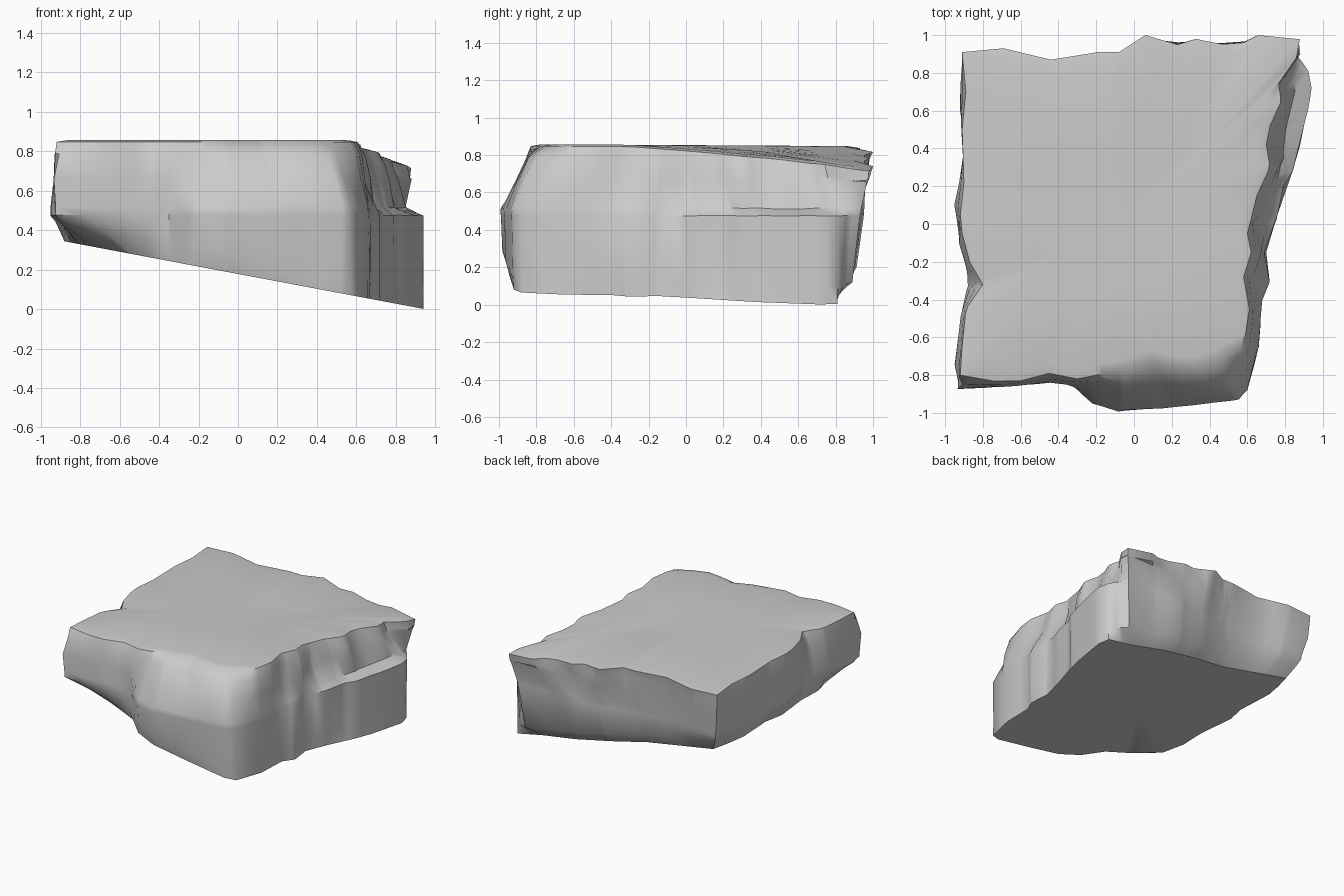
import bpy, bmesh, math, random
from mathutils import Vector, geometry

if "Cube" in bpy.data.objects:
    bpy.data.objects.remove(bpy.data.objects["Cube"])

random.seed(4)
CX, CY = -0.05, 0.0

# Horizontal outlines of the slab, counter-clockwise from the front left corner
TOP = [(-.92,-.80), (-.75,-.83), (-.60,-.83), (-.45,-.79), (-.30,-.82), (-.05,-.77), (.10,-.71),
       (.15,-.74), (.33,-.76), (.45,-.72), (.58,-.65), (.61,-.45), (.58,-.28), (.62,-.15),
       (.60,-.05), (.65,.15), (.72,.30), (.70,.42), (.72,.52), (.78,.65), (.76,.77), (.86,.88),
       (.88,.99), (.65,1.0), (.58,.96), (.45,.95), (.33,.98), (.23,.95), (.06,1.0), (-.08,.91),
       (-.19,.91), (-.44,.87), (-.69,.93), (-.91,.91), (-.89,.70), (-.91,.50), (-.90,.20),
       (-.92,.05), (-.91,-.05), (-.87,-.20), (-.80,-.32), (-.89,-.45), (-.91,-.65)]
UPPER = [(-.93,-.87), (-.70,-.86), (-.45,-.84), (-.30,-.85), (-.18,-.86), (-.05,-.91), (.15,-.88),
         (.30,-.91), (.52,-.87), (.62,-.72), (.64,-.50), (.63,-.30), (.67,-.15), (.64,0),
         (.71,.18), (.77,.30), (.74,.45), (.81,.65), (.79,.78), (.88,.90), (.87,.97), (.62,.97),
         (.33,.95), (.10,.97), (-.10,.90), (-.44,.85), (-.69,.91), (-.91,.90), (-.92,.72),
         (-.91,.30), (-.94,.10), (-.92,-.10), (-.86,-.32), (-.92,-.50)]
LEDGE = [(-.92,-.89), (-.75,-.86), (-.55,-.85), (-.35,-.83), (-.22,-.95), (-.08,-.99), (.20,-.97),
         (.55,-.93), (.60,-.88), (.66,-.65), (.68,-.40), (.72,-.30), (.69,-.15), (.76,.05),
         (.79,.20), (.84,.28), (.87,.40), (.92,.60), (.94,.72), (.92,.82), (.83,.93), (.60,.92),
         (.35,.95), (.10,.92), (-.12,.86), (-.44,.83), (-.69,.88), (-.88,.86), (-.92,.60),
         (-.89,.35), (-.95,.10), (-.92,-.10), (-.86,-.25), (-.91,-.45), (-.95,-.75)]
INNER = [(.66,-.65), (.67,-.40), (.70,-.30), (.68,-.15), (.70,.02), (.75,.22), (.79,.35),
         (.80,.48), (.85,.70), (.85,.82), (.84,.94)]
BASE = [(-.80,-.62), (-.60,-.72), (-.38,-.78), (-.25,-.90), (-.08,-.95), (.20,-.94), (.52,-.92),
        (.60,-.88), (.66,-.65), (.67,-.40), (.72,-.30), (.70,-.15), (.76,.05), (.84,.28),
        (.88,.42), (.94,.72), (.92,.81), (.70,.80), (.40,.82), (.10,.80), (-.20,.76),
        (-.50,.77), (-.80,.78), (-.86,.50), (-.84,.20), (-.88,.05), (-.84,-.25), (-.85,-.45)]
# Recessed rock face just above the ledge on the right side
ABOVE = LEDGE[:9] + INNER + LEDGE[21:]

def angle(p):
    return math.atan2(p[1] - CY, p[0] - CX) % math.tau

def reach(poly, a):
    c = Vector((CX, CY))
    far = c + Vector((math.cos(a), math.sin(a))) * 4
    hits = []
    for p, q in zip(poly, poly[1:] + poly[:1]):
        h = geometry.intersect_line_line_2d(c, far, Vector(p), Vector(q))
        if h:
            hits.append((h - c).length)
    return max(hits) if hits else 1.0

def top_z(x, y):
    return .858 - .006 * (y + .8) - .125 * max(0, x + .1) * max(0, y + .3) / 1.27

def base_z(x, y):
    return max(0, .178 - .188 * x)

# Shared directions taken from the corners of every outline
angles = []
for a in sorted(angle(p) for poly in (TOP, UPPER, LEDGE, INNER, BASE) for p in poly):
    if not angles or a - angles[-1] > .022:
        angles.append(a)

bm = bmesh.new()

def ring(radius, height, jitter=0):
    verts = []
    for a in angles:
        r = radius(a) + random.uniform(-jitter, jitter)
        x, y = CX + r * math.cos(a), CY + r * math.sin(a)
        verts.append(bm.verts.new((x, y, height(x, y) + random.uniform(-jitter, jitter))))
    return verts

def mix(p, q, t):
    return lambda a: reach(p, a) * (1 - t) + reach(q, a) * t

# Stacked rings: flat top, worn rim, broken sides, ledge, undercut and tilted base
rings = [
    ring(lambda a: reach(TOP, a) * .45, top_z),
    ring(lambda a: reach(TOP, a) * .93, top_z),
    ring(mix(TOP, TOP, 0), lambda x, y: top_z(x, y) - .010),
    ring(mix(TOP, UPPER, .6), lambda x, y: top_z(x, y) - .07, .004),
    ring(mix(UPPER, UPPER, 0), lambda x, y: .66, .007),
    ring(mix(ABOVE, ABOVE, 0), lambda x, y: .515, .004),
    ring(mix(LEDGE, LEDGE, 0), lambda x, y: .475, .002),
    ring(mix(LEDGE, BASE, .3), lambda x, y: base_z(x, y) + .09, .004),
    ring(mix(BASE, BASE, 0), base_z),
]
n = len(angles)
for hi, lo in zip(rings, rings[1:]):
    for i in range(n):
        j = (i + 1) % n
        bm.faces.new((hi[i], lo[i], lo[j], hi[j]))
for r, z in ((rings[0], top_z(CX, CY)), (rings[-1], base_z(CX, CY))):
    c = bm.verts.new((CX, CY, z))
    for i in range(n):
        bm.faces.new((c, r[i], r[(i + 1) % n]))
bmesh.ops.recalc_face_normals(bm, faces=bm.faces)

mesh = bpy.data.meshes.new("rock_slab")
bm.to_mesh(mesh)
bm.free()
slab = bpy.data.objects.new("rock_slab", mesh)
bpy.context.collection.objects.link(slab)
bpy.context.view_layer.objects.active = slab
slab.select_set(True)
bpy.ops.object.shade_smooth_by_angle(angle=math.radians(40))
